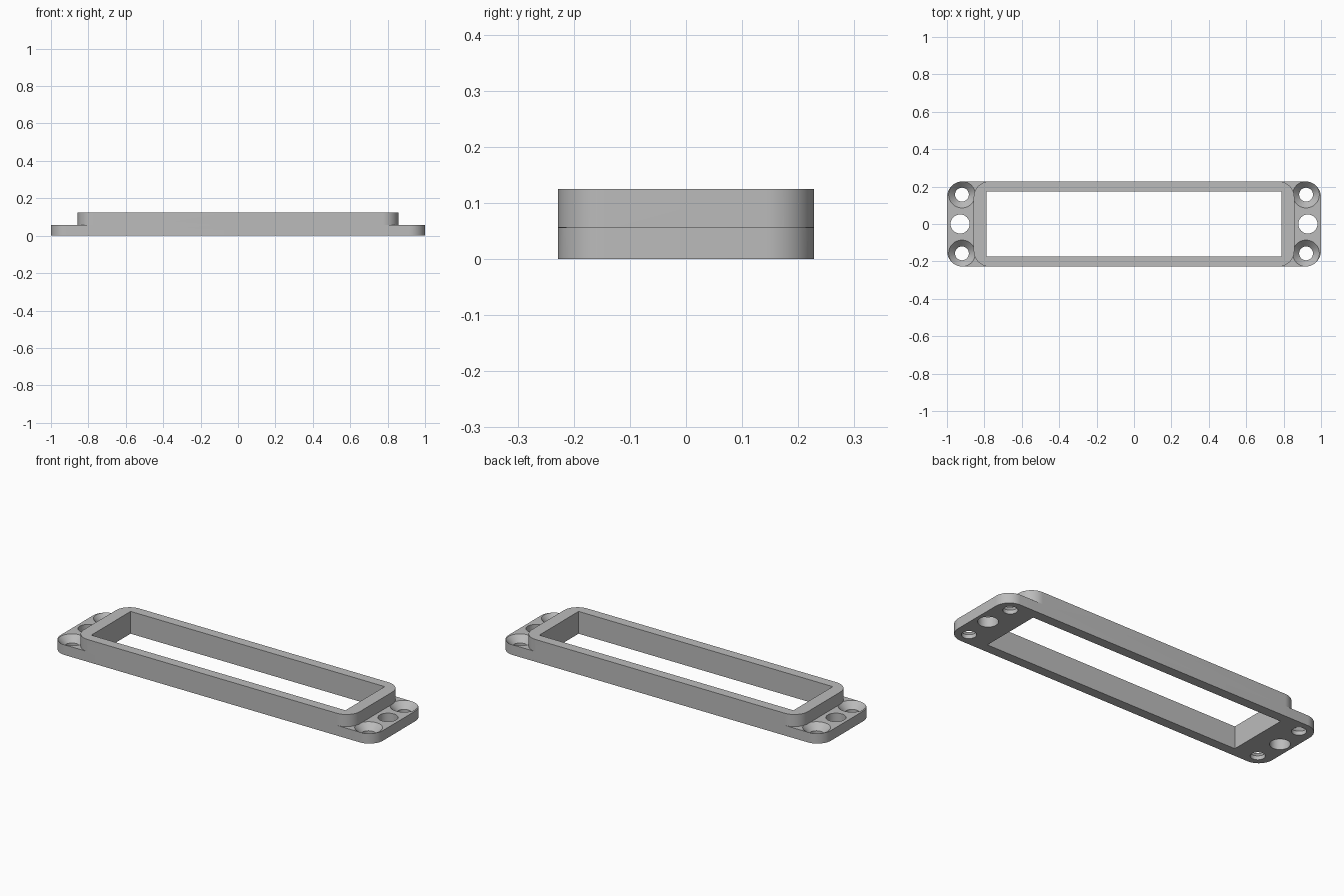
import bpy, bmesh, math

if "Cube" in bpy.data.objects:
    bpy.data.objects.remove(bpy.data.objects["Cube"], do_unlink=True)

HALF_Y = 0.228
FLANGE_TOP, RIM_TOP = 0.057, 0.125

grey = bpy.data.materials.new("light_grey")
grey.use_nodes = True
colour = (0.5, 0.5, 0.5, 1)
grey.diffuse_color = colour
grey.node_tree.nodes["Principled BSDF"].inputs["Base Color"].default_value = colour


def make_object(name, bm):
    bmesh.ops.recalc_face_normals(bm, faces=bm.faces)
    mesh = bpy.data.meshes.new(name)
    bm.to_mesh(mesh)
    bm.free()
    mesh.materials.append(grey)
    obj = bpy.data.objects.new(name, mesh)
    bpy.context.collection.objects.link(obj)
    return obj


def rounded_block(name, hx, hy, z0, z1, radius=0, steps=16):
    """Extruded rectangle with optional round corners."""
    bm = bmesh.new()
    points = []
    for i, (sx, sy) in enumerate([(1, 1), (-1, 1), (-1, -1), (1, -1)]):
        for k in range(steps + 1 if radius else 1):
            a = math.pi / 2 * (i + k / steps)
            points.append((sx * (hx - radius) + radius * math.cos(a),
                           sy * (hy - radius) + radius * math.sin(a), z0))
    face = bm.faces.new([bm.verts.new(p) for p in points])
    top = bmesh.ops.extrude_face_region(bm, geom=[face])["geom"]
    bmesh.ops.translate(bm, vec=(0, 0, z1 - z0),
                        verts=[v for v in top if isinstance(v, bmesh.types.BMVert)])
    return make_object(name, bm)


def hole_cutter(name, x, y, profile, sides=48):
    """Turned cutter from (radius, height) pairs."""
    bm = bmesh.new()
    rings = [[bm.verts.new((x + r * math.cos(math.tau * k / sides),
                            y + r * math.sin(math.tau * k / sides), z))
              for k in range(sides)] for r, z in profile]
    for low, high in zip(rings, rings[1:]):
        for k in range(sides):
            n = (k + 1) % sides
            bm.faces.new((low[k], low[n], high[n], high[k]))
    bm.faces.new(rings[0])
    bm.faces.new(rings[-1])
    return make_object(name, bm)


def combine(target, tool, operation):
    mod = target.modifiers.new(operation.lower(), "BOOLEAN")
    mod.operation, mod.object, mod.solver = operation, tool, "EXACT"
    bpy.context.view_layer.objects.active = target
    bpy.ops.object.modifier_apply(modifier=mod.name)
    bpy.data.objects.remove(tool, do_unlink=True)


# Mounting flange with the raised rim on top
frame = rounded_block("bezel_frame", 1.0, HALF_Y, 0, FLANGE_TOP, 0.085)

# Screw holes: countersunk at the corners, plain in the middle of each end
countersunk = [(0.037, -0.05), (0.037, 0.022), (0.071, FLANGE_TOP), (0.071, 0.07)]
plain = [(0.051, -0.05), (0.051, 0.1)]
for side in (-1, 1):
    combine(frame, hole_cutter("plain_cutter", side * 0.93, 0, plain), "DIFFERENCE")
    for end in (-1, 1):
        cutter = hole_cutter("countersink_cutter", side * 0.92, end * 0.157, countersunk)
        combine(frame, cutter, "DIFFERENCE")

rim = rounded_block("raised_rim", 0.857, HALF_Y, FLANGE_TOP, RIM_TOP, 0.085)
combine(frame, rim, "UNION")

# Rectangular window through the whole frame
window = rounded_block("window_cutter", 0.788, 0.174, -0.1, 0.3)
combine(frame, window, "DIFFERENCE")

# Smooth round walls, keep edges sharp
bpy.ops.object.select_all(action="DESELECT")
frame.select_set(True)
bpy.context.view_layer.objects.active = frame
bpy.ops.object.shade_smooth_by_angle(angle=math.radians(30))
